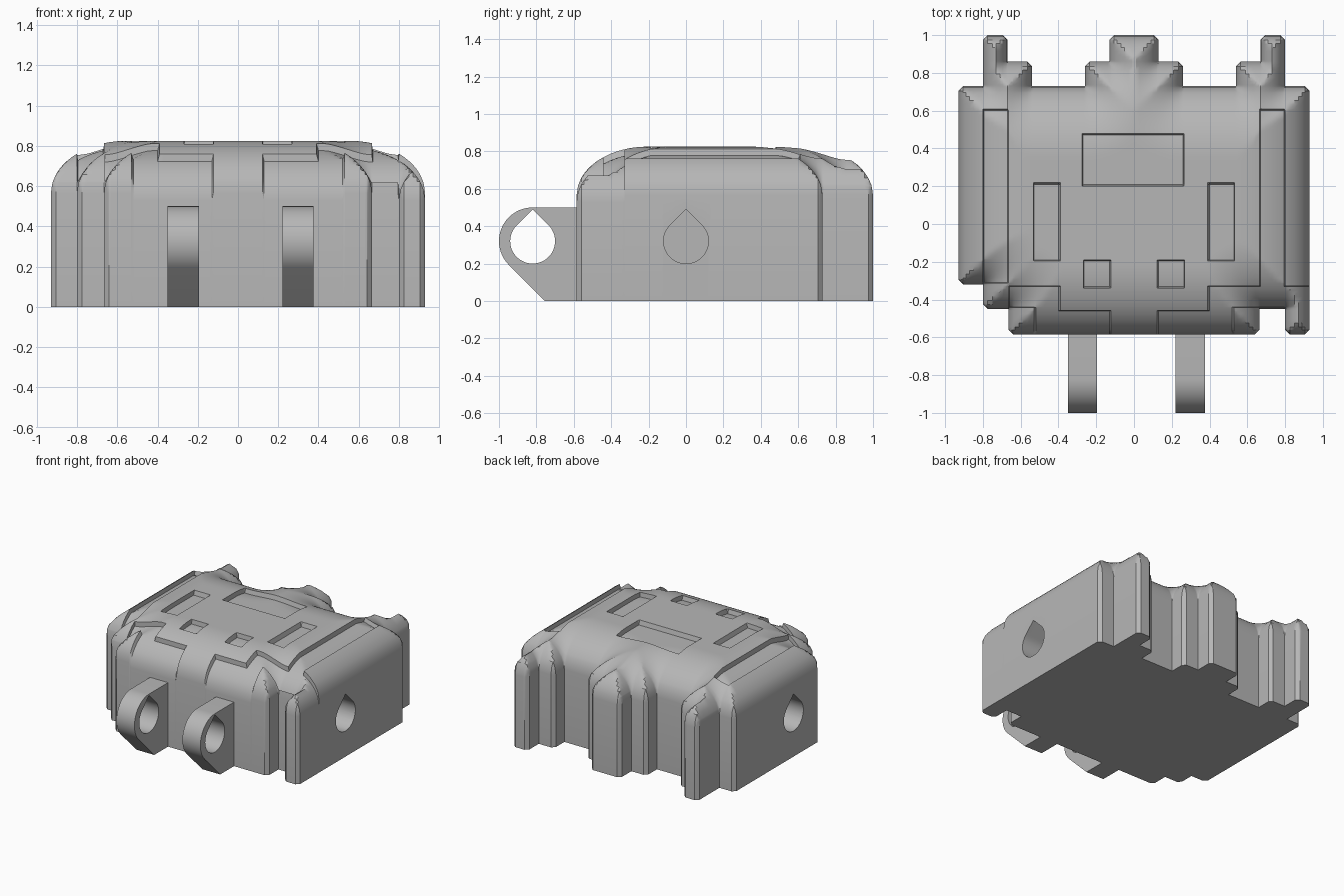
import bpy, bmesh, math
from mathutils import Vector

cube = bpy.data.objects.get("Cube")
if cube:
    bpy.data.objects.remove(cube, do_unlink=True)

grey = bpy.data.materials.new("plain_grey")
grey.use_nodes = True
colour = (0.47, 0.47, 0.47, 1)
grey.diffuse_color = colour
grey.node_tree.nodes["Principled BSDF"].inputs["Base Color"].default_value = colour

EDGE, CROWN, ROUND = 0.565, 0.26, 0.38   # wall height, dome rise, rounding width
DEPTH, DRAFT, CHAMFER = 0.035, 0.01, 0.025

# Stepped footprint, listed from the front right corner round to the front left
S1, S2, S3 = 0.665, 0.80, 0.93
OUTLINE = [(-S1, -0.585), (-S1, -0.45), (-S2, -0.45), (-S2, -0.32), (-S3, -0.32),
           (-S3, 0.73), (-S2, 0.73), (-S2, 1), (-0.67, 1), (-0.67, 0.86),
           (-0.54, 0.86), (-0.54, 0.73), (-0.26, 0.73), (-0.26, 0.86),
           (-0.13, 0.86), (-0.13, 1)]
OUTLINE += [(-x, y) for x, y in reversed(OUTLINE[5:])]
OUTLINE += [(S3, -0.585), (S2, -0.585), (S2, -0.45), (S1, -0.45), (S1, -0.585)]
SEGS = list(zip(OUTLINE, OUTLINE[1:] + OUTLINE[:1]))

# Recessed areas as x0, y0, x1, y1
POCKETS = [(-0.28, 0.20, 0.27, 0.48)]
for s in (-1, 1):
    for x0, y0, x1, y1 in [(0.12, -0.34, 0.275, -0.185), (0.39, -0.2, 0.54, 0.22),
                           (0.66, -0.32, 0.805, 0.61), (0.12, -0.8, 0.53, -0.45),
                           (0.39, -0.8, 0.53, -0.32), (0.39, -0.45, 0.67, -0.32)]:
        POCKETS.append((min(s * x0, s * x1), y0, max(s * x0, s * x1), y1))
POCKETS += [(0.39, -0.45, 1.1, -0.32), (0.79, -0.8, 1.1, -0.32),
            (0.66, -0.36, 0.805, 0.61)]


def inside(x, y):
    hit = False
    for (ax, ay), (bx, by) in SEGS:
        if (ay > y) != (by > y) and x < ax:
            hit = not hit
    return hit


def edge_distance(x, y):
    best = 9
    for (ax, ay), (bx, by) in SEGS:
        dx = max(min(ax, bx) - x, 0, x - max(ax, bx))
        dy = max(min(ay, by) - y, 0, y - max(ay, by))
        best = min(best, dx * dx + dy * dy)
    return math.sqrt(best)


def height(x, y):
    t = 1 - min(edge_distance(x, y) / ROUND, 1)
    z = EDGE + CROWN * math.sqrt(1 - t * t)
    e = DRAFT * 0.9
    if any(a + e < x < c - e and b + e < y < d - e for a, b, c, d in POCKETS):
        z -= DEPTH
    return z


def grid_lines(axis):
    """Even spacing plus exact lines at the outline and pocket edges."""
    exact = sorted({p[axis] for p in OUTLINE})
    lo, hi = exact[0], exact[-1]
    lines = list(exact)

    def add(v, gap):
        if lo <= v <= hi and all(abs(v - u) > gap for u in lines):
            lines.append(v)
    for v in exact:
        for d in (CHAMFER, 0.008):
            add(v - d, 0.003)
            add(v + d, 0.003)
    for p in POCKETS:
        for v, d in ((p[axis], DRAFT), (p[axis + 2], -DRAFT)):
            add(v, 0.0005)
            add(v + d, 0.0005)
    for i in range(int((hi - lo) / 0.02)):
        add(lo + i * 0.02, 0.008)
    return sorted(lines)


def finish(ob, angle=30):
    bpy.ops.object.select_all(action="DESELECT")
    ob.select_set(True)
    bpy.context.view_layer.objects.active = ob
    bpy.ops.object.shade_smooth_by_angle(angle=math.radians(angle))


def make_object(name, bm):
    bmesh.ops.recalc_face_normals(bm, faces=bm.faces)
    mesh = bpy.data.meshes.new(name)
    bm.to_mesh(mesh)
    bm.free()
    mesh.materials.append(grey)
    ob = bpy.data.objects.new(name, mesh)
    bpy.context.collection.objects.link(ob)
    return ob


def prism(name, profile, x0, x1):
    """Extrude a y-z profile along x."""
    bm = bmesh.new()
    face = bm.faces.new([bm.verts.new((x0, y, z)) for y, z in profile])
    new = bmesh.ops.extrude_face_region(bm, geom=[face])["geom"]
    bmesh.ops.translate(bm, vec=Vector((x1 - x0, 0, 0)),
                        verts=[v for v in new if isinstance(v, bmesh.types.BMVert)])
    return make_object(name, bm)


def arc(cy, cz, r, a0, a1, n):
    angles = [math.radians(a0 + (a1 - a0) * i / n) for i in range(n + 1)]
    return [(cy + r * math.cos(a), cz + r * math.sin(a)) for a in angles]


def teardrop(cy, cz=0.32, r=0.12):
    return arc(cy, cz, r, 135, 405, 36) + [(cy, cz + r * math.sqrt(2))]


def cut(ob, cutter):
    mod = ob.modifiers.new("hole", "BOOLEAN")
    mod.object, mod.operation, mod.solver = cutter, "DIFFERENCE", "EXACT"
    cutter.hide_render = True
    bpy.ops.object.select_all(action="DESELECT")
    bpy.context.view_layer.objects.active = ob
    ob.select_set(True)
    bpy.ops.object.modifier_apply(modifier=mod.name)
    bpy.data.objects.remove(cutter, do_unlink=True)


# Domed top surface with pockets; outer corners are clipped to a chamfer
bm = bmesh.new()
xs, ys = grid_lines(0), grid_lines(1)
verts = {}


def vertex(i, j):
    if (i, j) not in verts:
        verts[i, j] = bm.verts.new((xs[i], ys[j], height(xs[i], ys[j])))
    return verts[i, j]


solid = {(i, j) for i in range(len(xs) - 1) for j in range(len(ys) - 1)
         if inside((xs[i] + xs[i + 1]) / 2, (ys[j] + ys[j + 1]) / 2)}
corners = set(OUTLINE)
for i, j in solid:
    bm.faces.new([vertex(*k) for k in ((i, j), (i + 1, j), (i + 1, j + 1), (i, j + 1))])

# Chamfer: pull the fine points near each outer corner onto the diagonal
for (i, j), v in verts.items():
    touching = [(a, b) for a in (i - 1, i) for b in (j - 1, j) if (a, b) in solid]
    if (xs[i], ys[j]) in corners and len(touching) == 1:
        a, b = touching[0]
        sx, sy = (1 if a == i else -1), (1 if b == j else -1)
        for (p, q), w in verts.items():
            u, t = (xs[p] - xs[i]) * sx, (ys[q] - ys[j]) * sy
            if u >= 0 and t >= 0 and u + t < CHAMFER:
                push = (CHAMFER - u - t) / 2
                w.co.x += push * sx
                w.co.y += push * sy

# Walls and underside
rim = [e for e in bm.edges if e.is_boundary]
low = bmesh.ops.extrude_edge_only(bm, edges=rim)["geom"]
for v in low:
    if isinstance(v, bmesh.types.BMVert):
        v.co.z = 0
bmesh.ops.holes_fill(bm, edges=[e for e in bm.edges if e.is_boundary], sides=0)
bmesh.ops.remove_doubles(bm, verts=bm.verts, dist=0.0002)
body = make_object("body", bm)

# Blind teardrop sockets in both sides
for s in (-1, 1):
    cut(body, prism("socket_cutter", teardrop(0), s * 0.7, s * 1.1))
finish(body)

# Two hinge lugs on the front
lug = arc(-0.82, 0.32, 0.18, 90, 225, 24) + [(-0.755, 0), (-0.57, 0), (-0.57, 0.5)]
for name, x0 in (("right_hinge_lug", -0.35), ("left_hinge_lug", 0.22)):
    ob = prism(name, lug, x0, x0 + 0.155)
    cut(ob, prism("lug_cutter", teardrop(-0.82), x0 - 0.1, x0 + 0.3))
    finish(ob)
